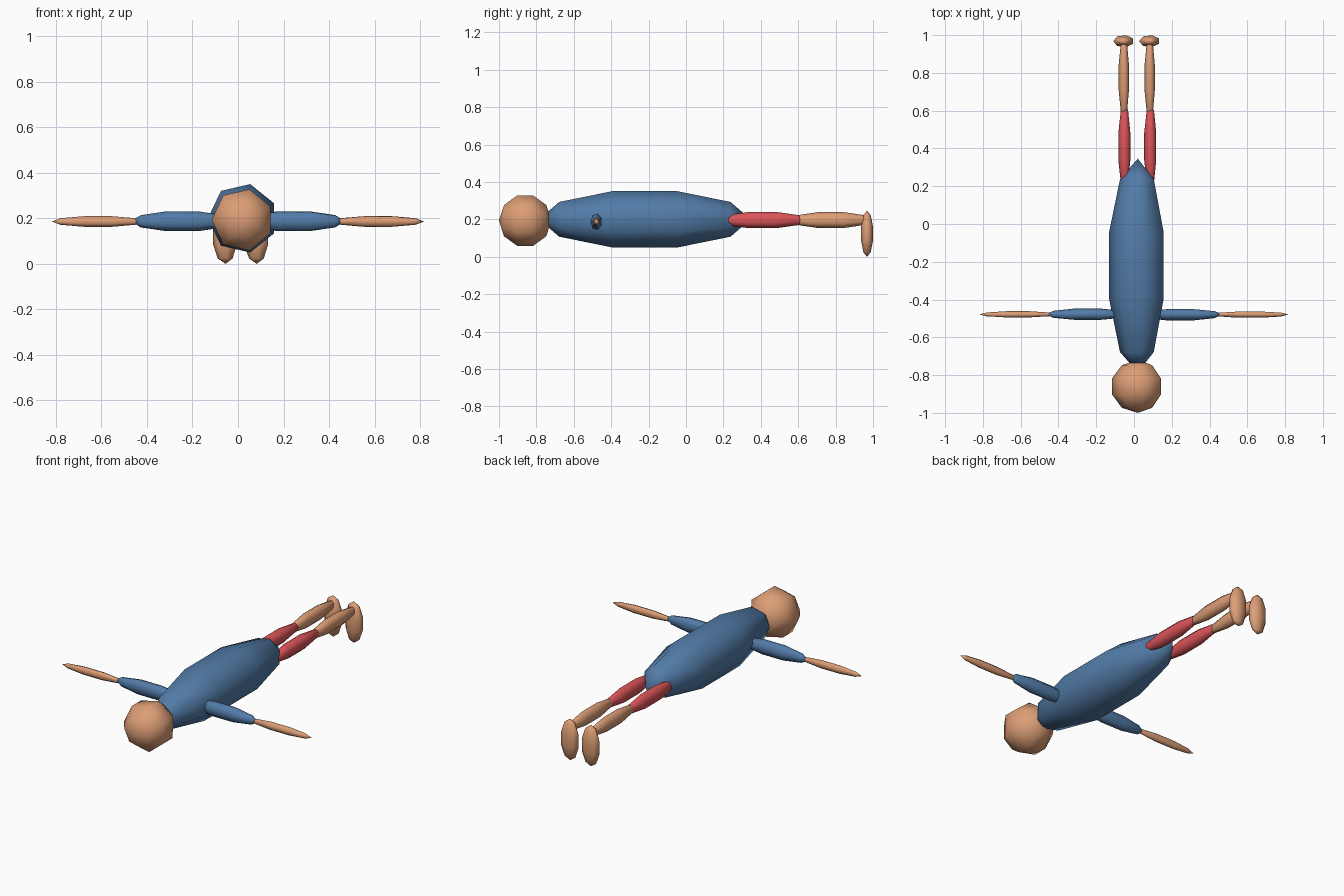
import bpy, bmesh, math
from mathutils import Vector

if "Cube" in bpy.data.objects:
    bpy.data.objects.remove(bpy.data.objects["Cube"])

SEGMENTS, ROWS = 7, 5


def material(name, rgb):
    m = bpy.data.materials.new(name)
    m.diffuse_color = (*rgb, 1)
    m.use_nodes = True
    m.node_tree.nodes["Principled BSDF"].inputs["Base Color"].default_value = m.diffuse_color
    return m


BLUE = material("blue cloth", (0.085, 0.20, 0.39))
RED = material("red cloth", (0.72, 0.09, 0.10))
SKIN = material("skin", (0.72, 0.34, 0.18))


def blob(name, centre, axis, u, v, mat):
    """Low-poly ellipsoid: axis = pole half-length vector, u and v = cross radii;
    the first vertex of every ring lies along u."""
    c, axis, u, v = map(Vector, (centre, axis, u, v))
    bm = bmesh.new()
    rings = []
    for i in range(1, ROWS):
        lat = -math.pi / 2 + math.pi * i / ROWS
        rings.append([bm.verts.new(c + axis * math.sin(lat) + math.cos(lat) * (
            u * math.cos(2 * math.pi * k / SEGMENTS) + v * math.sin(2 * math.pi * k / SEGMENTS)))
            for k in range(SEGMENTS)])
    start, end = bm.verts.new(c - axis), bm.verts.new(c + axis)
    for k in range(SEGMENTS):
        n = (k + 1) % SEGMENTS
        bm.faces.new((start, rings[0][n], rings[0][k]))
        bm.faces.new((end, rings[-1][k], rings[-1][n]))
        for a, b in zip(rings, rings[1:]):
            bm.faces.new((a[k], a[n], b[n], b[k]))
    bmesh.ops.recalc_face_normals(bm, faces=bm.faces)
    for f in bm.faces:
        f.smooth = True
    me = bpy.data.meshes.new(name)
    bm.to_mesh(me)
    bm.free()
    me.materials.append(mat)
    ob = bpy.data.objects.new(name, me)
    bpy.context.collection.objects.link(ob)


# torso and head, lying along y
blob("torso", (0.02, -0.22, 0.20), (0, 0.566, 0), (-0.16, 0, 0), (0, 0, 0.162), BLUE)
blob("head", (0.02, -0.86, 0.193), (0, 0.14, 0), (-0.143, 0, 0), (0, 0, 0.145), SKIN)

for side, s in (("left", -1), ("right", 1)):
    # outstretched arms
    blob(side + "_upper_arm", (s * 0.245, -0.479, 0.187), (0.225, 0, 0),
         (0, -s * 0.033, 0), (0, 0, 0.047), BLUE)
    blob(side + "_forearm", (s * 0.615, -0.479, 0.186), (0.203, 0, 0),
         (0, -s * 0.018, 0), (0, 0, 0.025), SKIN)
    # straight legs
    x = 0.019 + s * 0.0685
    blob(side + "_thigh", (x, 0.41, 0.196), (0, 0.235, 0), (-0.035, 0, 0), (0, 0, 0.047), RED)
    blob(side + "_shin", (x - 0.003, 0.775, 0.196), (0, 0.22, 0), (-0.03, 0, 0), (0, 0, 0.046), SKIN)
    # feet, toes pointing down
    blob(side + "_foot", (x - 0.005, 0.968, 0.123), (0, 0, 0.123), (-0.058, 0, 0), (0, 0.034, 0), SKIN)
